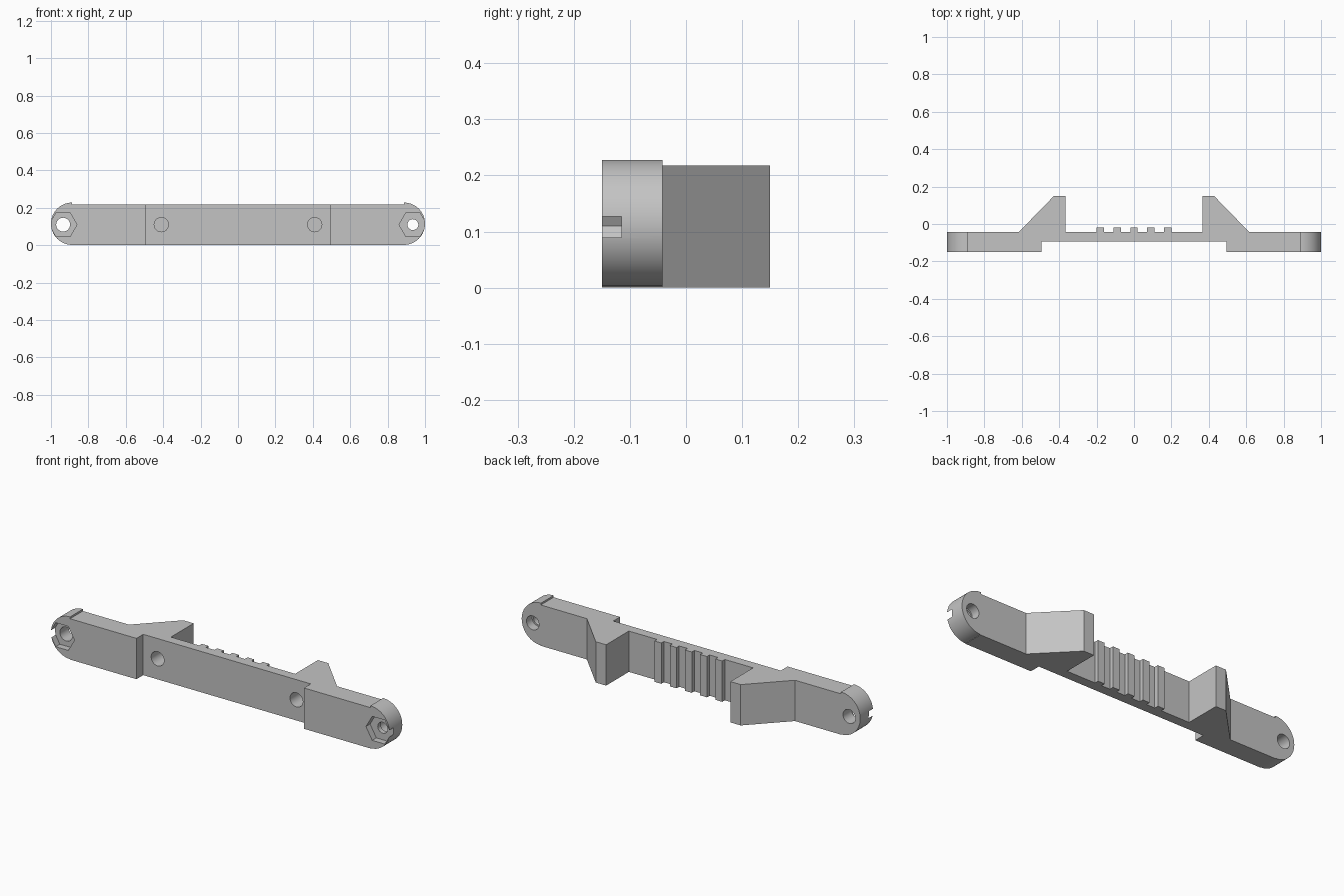
import bpy, bmesh, math
from mathutils import Vector

cube = bpy.data.objects.get("Cube")
if cube:
    bpy.data.objects.remove(cube, do_unlink=True)

grey = bpy.data.materials.new("plain grey")
grey.use_nodes = True
colour = (0.55, 0.55, 0.55, 1)
grey.diffuse_color = colour
grey.node_tree.nodes["Principled BSDF"].inputs["Base Color"].default_value = colour

FRONT, BACK, TIP, TOP = -0.15, -0.042, 0.15, 0.218
RECESS, TOOTH = -0.093, -0.02


def prism(name, points, offset):
    """Extrude a flat outline of 3D points along an offset."""
    bm = bmesh.new()
    face = bm.faces.new([bm.verts.new(p) for p in points])
    out = bmesh.ops.extrude_face_region(bm, geom=[face])
    verts = [v for v in out["geom"] if isinstance(v, bmesh.types.BMVert)]
    bmesh.ops.translate(bm, verts=verts, vec=Vector(offset))
    bmesh.ops.recalc_face_normals(bm, faces=bm.faces)
    mesh = bpy.data.meshes.new(name)
    bm.to_mesh(mesh)
    bm.free()
    mesh.materials.append(grey)
    ob = bpy.data.objects.new(name, mesh)
    bpy.context.collection.objects.link(ob)
    return ob


def rod(name, x, z, radius, y0, y1, sides=40):
    """Regular prism lying along y."""
    ring = [2 * math.pi * i / sides for i in range(sides)]
    points = [(x + radius * math.cos(a), y0, z + radius * math.sin(a)) for a in ring]
    return prism(name, points, (0, y1 - y0, 0))


def combine(target, tool, operation):
    """Apply a boolean and remove the tool."""
    mod = target.modifiers.new("boolean", "BOOLEAN")
    mod.operation = operation
    mod.solver = "EXACT"
    mod.object = tool
    bpy.context.view_layer.objects.active = target
    bpy.ops.object.modifier_apply(modifier=mod.name)
    bpy.data.objects.remove(tool, do_unlink=True)


# Bar outline seen from above: recess, grip teeth and angled posts, mirrored in x
half = [(0.495, RECESS), (0.495, FRONT), (0.889, FRONT), (0.889, BACK),
        (0.615, BACK), (0.428, TIP), (0.367, TIP), (0.367, BACK)]
for centre in (0.18, 0.09):
    half += [(centre + 0.02, BACK), (centre + 0.02, TOOTH),
             (centre - 0.02, TOOTH), (centre - 0.02, BACK)]
half += [(0.02, BACK), (0.02, TOOTH)]
outline = half + [(-x, y) for x, y in reversed(half)]
bar = prism("handle_bar", [(x, y, 0) for x, y in outline], (0, 0, TOP))

# Rounded ends, slightly taller than the bar
for side in (-1, 1):
    angles = [math.pi * (i / 40 - 0.5) for i in range(41)]
    cap = [(side * (0.887 + 0.113 * math.cos(a)), FRONT, 0.115 + 0.113 * math.sin(a))
           for a in angles]
    combine(bar, prism("end_cap", cap, (0, BACK - FRONT, 0)), "UNION")

# Hexagonal nut pockets, bolt holes and blind holes running into the posts
for side, bore in ((-1, 0.037), (1, 0.029)):
    x = side * 0.935
    combine(bar, rod("nut_pocket", x, 0.11, 0.074, -0.2, -0.115, 6), "DIFFERENCE")
    combine(bar, rod("bolt_hole", x, 0.11, bore, -0.2, 0.1), "DIFFERENCE")
    combine(bar, rod("post_hole", side * 0.41, 0.11, 0.038, -0.2, 0.08), "DIFFERENCE")
# Wider rear mouth of the narrow bolt hole
combine(bar, rod("hole_mouth", 0.935, 0.11, 0.037, -0.09, 0.1), "DIFFERENCE")

bpy.ops.object.select_all(action="DESELECT")
bar.select_set(True)
bpy.context.view_layer.objects.active = bar
bpy.ops.object.shade_smooth_by_angle(angle=math.radians(25))
